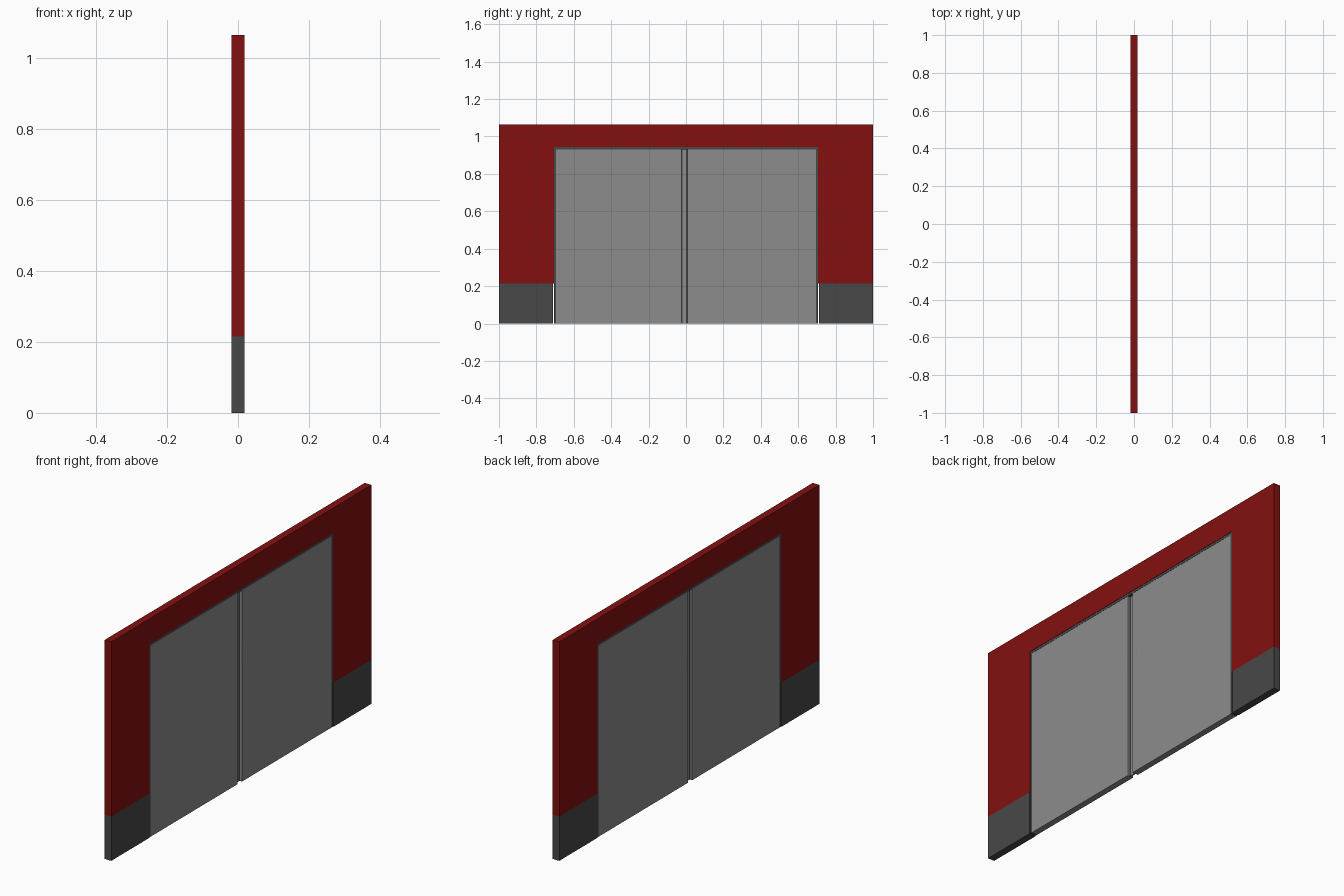
import bpy, bmesh

if "Cube" in bpy.data.objects:
    bpy.data.objects.remove(bpy.data.objects["Cube"])

T = 0.018  # half thickness of the wall


def material(name, r, g, b):
    m = bpy.data.materials.new(name)
    m.diffuse_color = (r, g, b, 1)
    m.use_nodes = True
    m.node_tree.nodes["Principled BSDF"].inputs["Base Color"].default_value = m.diffuse_color
    return m


red = material("red_paint", 0.23, 0.005, 0.005)
dark = material("dark_grey", 0.065, 0.065, 0.065)
grey = material("mid_grey", 0.265, 0.265, 0.265)


def slab(name, profile, half, mat):
    """Extrude a (y, z) outline along x from -half to +half."""
    bm = bmesh.new()
    face = bm.faces.new([bm.verts.new((-half, y, z)) for y, z in profile])
    ext = bmesh.ops.extrude_face_region(bm, geom=[face])
    verts = [g for g in ext["geom"] if isinstance(g, bmesh.types.BMVert)]
    bmesh.ops.translate(bm, verts=verts, vec=(2 * half, 0, 0))
    bmesh.ops.recalc_face_normals(bm, faces=bm.faces)
    me = bpy.data.meshes.new(name)
    bm.to_mesh(me)
    bm.free()
    ob = bpy.data.objects.new(name, me)
    bpy.context.collection.objects.link(ob)
    me.materials.append(mat)
    return ob


def rect(y0, y1, z0, z1):
    return [(y0, z0), (y1, z0), (y1, z1), (y0, z1)]


def arch(w, low, high, outer_w, outer_h):
    """Upside-down U outline."""
    return [(-outer_w, low), (-w, low), (-w, high), (w, high),
            (w, low), (outer_w, low), (outer_w, outer_h), (-outer_w, outer_h)]


# Red wall around the doorway
slab("upper_wall", arch(0.706, 0.215, 0.943, 1.0, 1.065), T, red)

# Grey plinth on both sides of the doorway
slab("plinth_left", rect(-1.0, -0.71, 0, 0.215), T, dark)
slab("plinth_right", rect(0.71, 1.0, 0, 0.215), T, dark)

# Thin door frame
slab("door_frame", arch(0.695, 0, 0.931, 0.706, 0.943), 0.0165, dark)

# Two door leaves and the recessed strip between them
slab("door_left", rect(-0.695, -0.025, 0, 0.931), 0.0155, grey)
slab("door_right", rect(0.008, 0.695, 0, 0.931), 0.0155, grey)
slab("centre_strip", rect(-0.018, 0.001, 0, 0.931), 0.003, grey)
slab("seal_left", rect(-0.025, -0.018, 0, 0.931), 0.003, dark)
slab("seal_right", rect(0.001, 0.008, 0, 0.931), 0.003, dark)

# Slim rounded pull handles, nearly flush with each leaf
for name, y in (("handle_left", -0.07), ("handle_right", 0.045)):
    bpy.ops.mesh.primitive_uv_sphere_add(segments=24, ring_count=16, location=(0, y, 0.6))
    handle = bpy.context.object
    handle.name = name
    handle.scale = (0.0162, 0.016, 0.2)
    bpy.ops.object.shade_smooth()
    handle.data.materials.append(grey)
